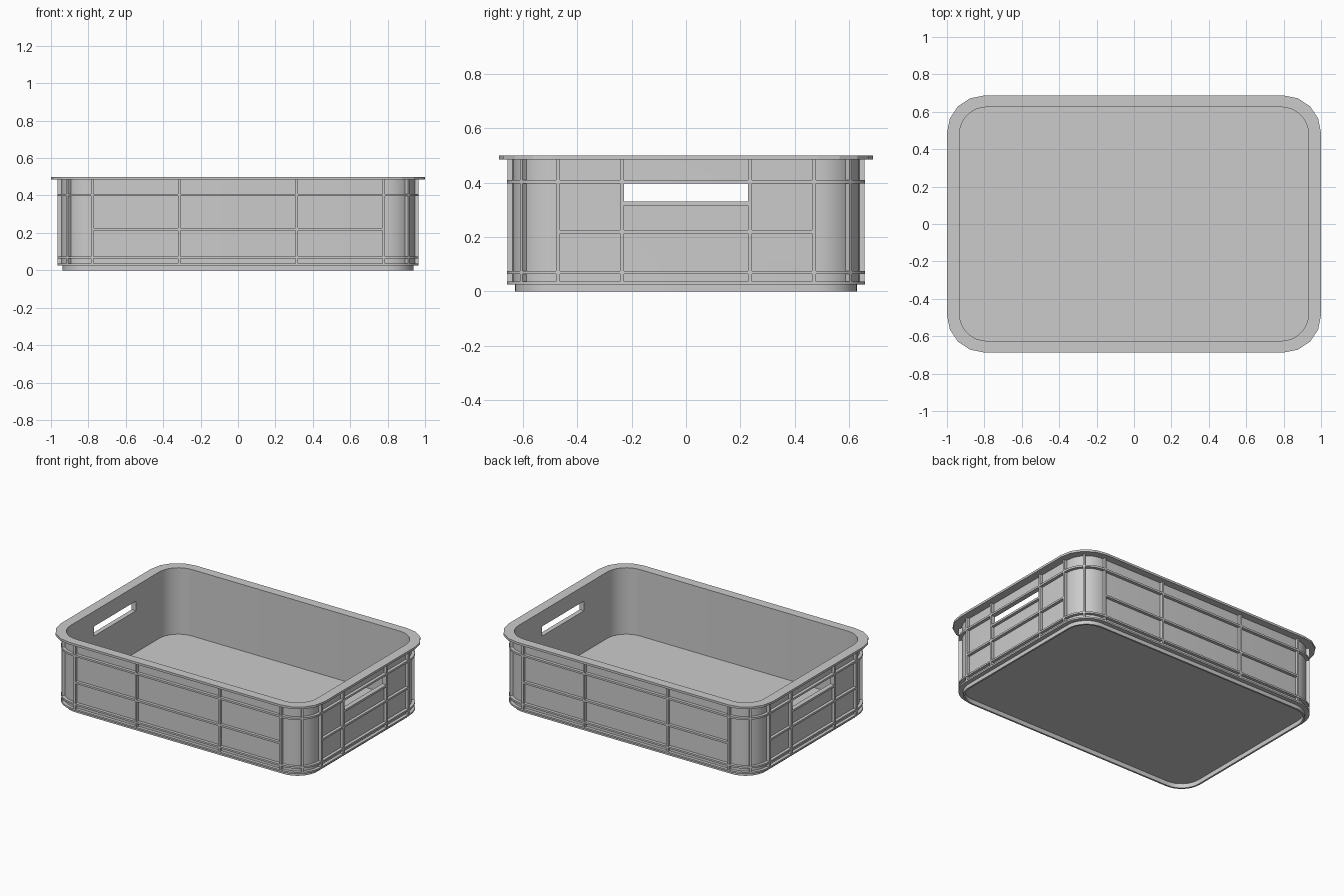
import bpy, bmesh, math
from mathutils import Matrix

if "Cube" in bpy.data.objects:
    bpy.data.objects.remove(bpy.data.objects["Cube"])

CX, CY, N = 0.788, 0.48, 8      # corner arc centres, segments per corner


def outline(r, cx=CX, cy=CY, coarse=False):
    """Rounded rectangle; coarse halves the visible corner segments."""
    pts = []
    for q, (sx, sy) in enumerate(((1, 1), (-1, 1), (-1, -1), (1, -1))):
        arc = [(sx * cx + r * math.cos((q + k / N) * math.pi / 2),
                sy * cy + r * math.sin((q + k / N) * math.pi / 2)) for k in range(N + 1)]
        if coarse:
            for k in range(1, N, 2):
                arc[k] = tuple((a + b) / 2 for a, b in zip(arc[k - 1], arc[k + 1]))
        pts += arc
    return pts


def finish(name, bm):
    bmesh.ops.recalc_face_normals(bm, faces=bm.faces)
    me = bpy.data.meshes.new(name)
    bm.to_mesh(me)
    bm.free()
    ob = bpy.data.objects.new(name, me)
    bpy.context.collection.objects.link(ob)
    return ob


def smooth(ob):
    bpy.ops.object.select_all(action='DESELECT')
    ob.select_set(True)
    bpy.context.view_layer.objects.active = ob
    bpy.ops.object.shade_smooth_by_angle(angle=math.radians(20))


def band(name, outer, inner, z0, z1):
    """Closed ring (or solid plate when inner is None) between two heights."""
    bm = bmesh.new()
    loop = lambda pts, z: [bm.verts.new((x, y, z)) for x, y in pts]
    if inner is None:
        a, b = loop(outer, z0), loop(outer, z1)
        bm.faces.new(a)
        bm.faces.new(b)
        pairs = [(a, b)]
    else:
        l = [loop(outer, z0), loop(outer, z1), loop(inner, z1), loop(inner, z0)]
        pairs = [(l[i], l[(i + 1) % 4]) for i in range(4)]
    for a, b in pairs:
        for i in range(len(a)):
            j = (i + 1) % len(a)
            bm.faces.new((a[i], a[j], b[j], b[i]))
    return finish(name, bm)


def add_box(bm, lo, hi, turn=0):
    mid = [(a + b) / 2 for a, b in zip(lo, hi)]
    size = [b - a for a, b in zip(lo, hi)]
    m = Matrix.Translation(mid) @ Matrix.Rotation(turn, 4, 'Z') @ Matrix.Diagonal((*size, 1))
    bmesh.ops.create_cube(bm, size=1, matrix=m)


# wall with a hand hole through both ends
wall = band("wall", outline(0.157), outline(0.145), 0.03, 0.49)
bm = bmesh.new()
add_box(bm, (-1.2, -0.228, 0.33), (1.2, 0.228, 0.396))
cutter = finish("hand_hole_cutter", bm)
cutter.hide_render = True
mod = wall.modifiers.new("hand_holes", 'BOOLEAN')
mod.operation, mod.solver, mod.object = 'DIFFERENCE', 'EXACT', cutter
bpy.context.view_layer.objects.active = wall
bpy.ops.object.modifier_apply(modifier=mod.name)
bpy.data.objects.remove(cutter)
smooth(wall)

# floor, foot and rim
smooth(band("floor", outline(0.148), None, 0.03, 0.045))
smooth(band("foot", outline(0.149), outline(0.137), 0.0, 0.035))
band("rim", outline(0.2, 0.8, 0.487, True), outline(0.145), 0.485, 0.5)

# horizontal rings round the whole crate
for name, z0, z1 in (("bottom_ring", 0.026, 0.037), ("lower_ring", 0.063, 0.075),
                     ("upper_ring", 0.396, 0.409)):
    smooth(band(name, outline(0.178), outline(0.147), z0, z1))

# ribs on the long sides
T = 0.007
bm = bmesh.new()
for s in (-1, 1):
    y0, y1 = sorted((s * 0.628, s * 0.657))
    for x in (-0.78, -0.315, 0.315, 0.78):
        add_box(bm, (x - T, y0, 0.03), (x + T, y1, 0.487))
    add_box(bm, (-0.78, y0, 0.212), (0.78, y1, 0.225))
finish("long_side_ribs", bm)

# ribs on the ends, including the ledge under each hand hole
bm = bmesh.new()
for s in (-1, 1):
    x0, x1 = sorted((s * 0.937, s * 0.965))
    for y in (-0.47, -0.235, 0.235, 0.47):
        add_box(bm, (x0, y - T, 0.03), (x1, y + T, 0.487))
    add_box(bm, (x0, -0.47, 0.212), (x1, 0.47, 0.225))
    add_box(bm, (x0, -0.235, 0.316), (x1, 0.235, 0.33))
finish("end_ribs", bm)

# one diagonal rib on each corner
bm = bmesh.new()
d = 0.163 * math.sqrt(0.5)
for sx in (-1, 1):
    for sy in (-1, 1):
        x, y = sx * (CX + d), sy * (CY + d)
        add_box(bm, (x - 0.014, y - T, 0.03), (x + 0.014, y + T, 0.487),
                sx * sy * math.pi / 4)
finish("corner_ribs", bm)
